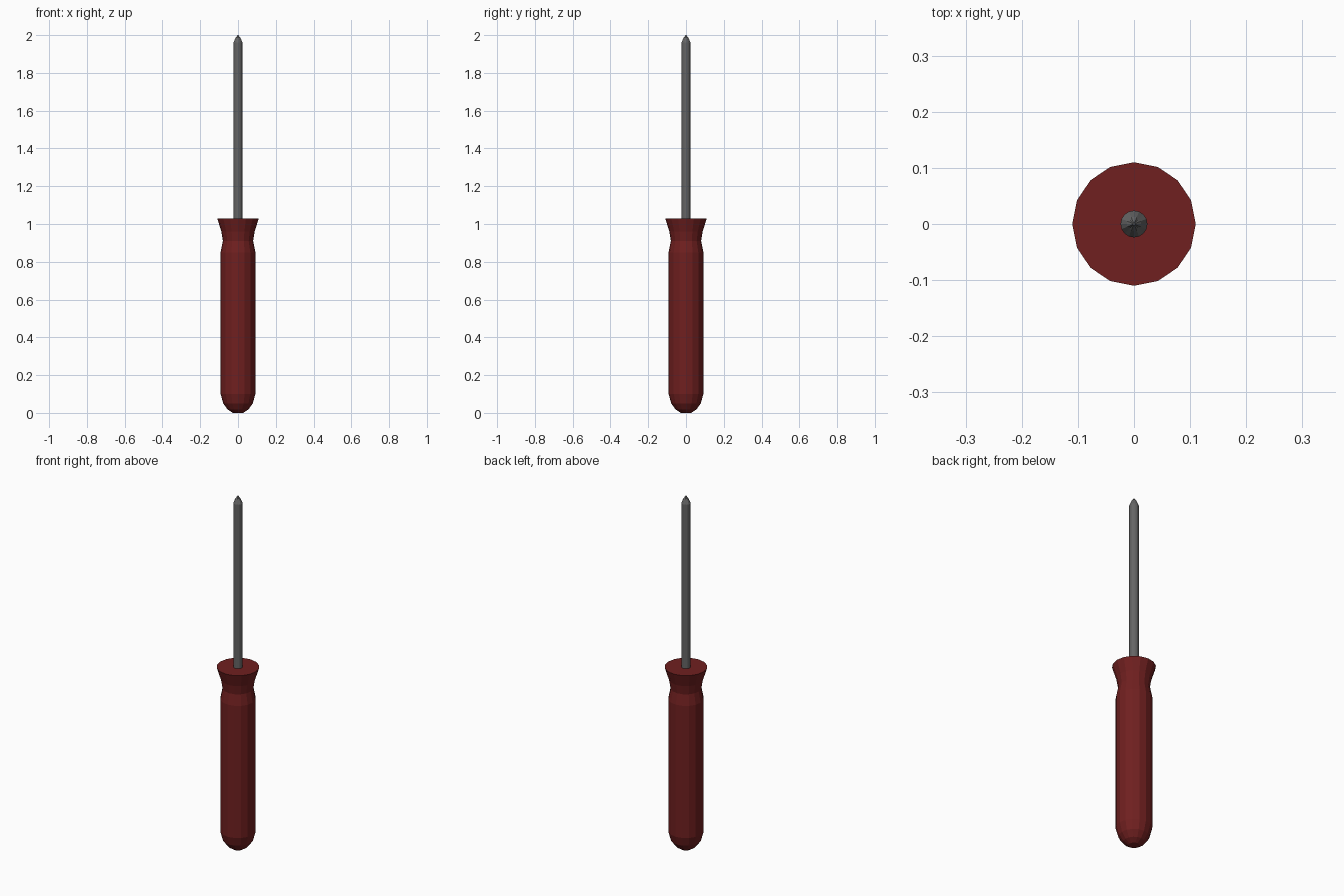
import bpy, bmesh
from math import cos, sin, pi

if "Cube" in bpy.data.objects:
    bpy.data.objects.remove(bpy.data.objects["Cube"])

SIDES = 16


def material(name, color):
    mat = bpy.data.materials.new(name)
    mat.diffuse_color = color
    mat.use_nodes = True
    mat.node_tree.nodes["Principled BSDF"].inputs["Base Color"].default_value = mat.diffuse_color
    return mat


def lathe(name, profile, mat, flutes=None):
    """Flat-faced turned part from (radius, z) rings; flutes maps ring index -> groove factor."""
    flutes = flutes or {}
    bm = bmesh.new()
    rings = []
    for k, (r, z) in enumerate(profile):
        ring = []
        for i in range(SIDES):
            a = 2 * pi * i / SIDES
            # four grooves midway between the ridges of the cross tip
            rr = r * (flutes.get(k, 1.0) if i % 4 == 2 else 1.0)
            ring.append(bm.verts.new((rr * cos(a), rr * sin(a), z)))
        rings.append(ring)
    for lo, hi in zip(rings, rings[1:]):
        for i in range(SIDES):
            j = (i + 1) % SIDES
            bm.faces.new((lo[i], lo[j], hi[j], hi[i]))
    bm.faces.new(rings[0][::-1])
    bm.faces.new(rings[-1])
    bmesh.ops.recalc_face_normals(bm, faces=bm.faces)
    mesh = bpy.data.meshes.new(name)
    bm.to_mesh(mesh)
    bm.free()
    mesh.materials.append(mat)
    obj = bpy.data.objects.new(name, mesh)
    bpy.context.collection.objects.link(obj)
    return obj


red = material("handle_red", (0.16, 0.014, 0.014, 1))
steel = material("dark_steel", (0.13, 0.13, 0.13, 1))

# Handle: rounded butt, straight grip, neck and flared collar
lathe("handle", [
    (0.028, 0.0), (0.055, 0.018), (0.078, 0.05), (0.092, 0.10),
    (0.092, 0.85), (0.08, 0.91), (0.088, 0.96), (0.11, 1.03),
], red)

# Shaft with a shallow fluted cross tip
lathe("shaft", [
    (0.024, 1.0), (0.024, 1.96), (0.013, 1.985), (0.002, 2.0),
], steel, flutes={2: 0.75})
